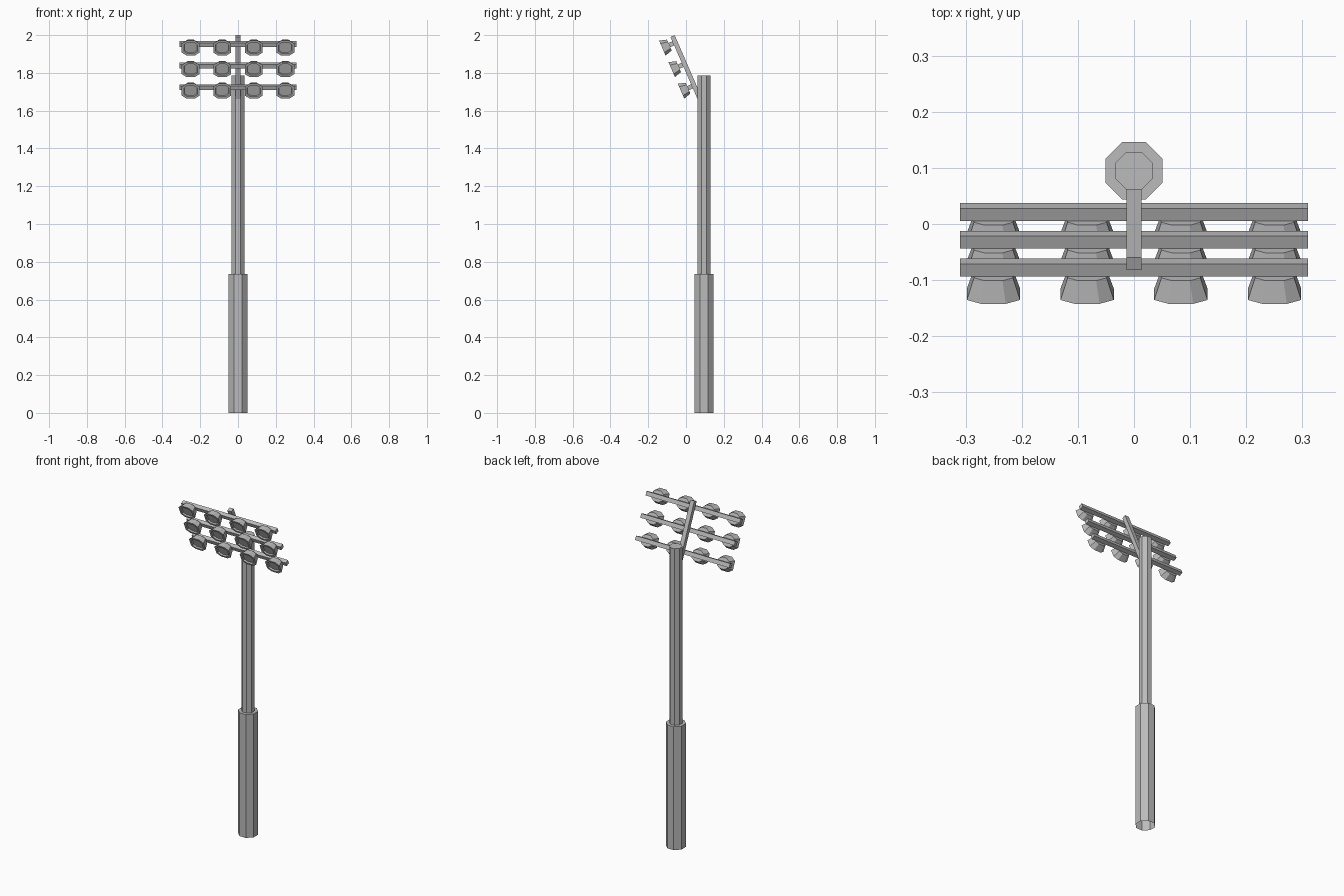
import bpy, bmesh
from math import radians, cos
from mathutils import Matrix, Vector

if "Cube" in bpy.data.objects:
    bpy.data.objects.remove(bpy.data.objects["Cube"])

TILT = radians(23.5)
POLE_Y = 0.095

metal = bpy.data.materials.new("grey_metal")
metal.use_nodes = True
GREY = (0.5, 0.5, 0.5, 1)
metal.diffuse_color = GREY
metal.node_tree.nodes["Principled BSDF"].inputs["Base Color"].default_value = GREY


def finish(name, bm, matrix=Matrix()):
    bmesh.ops.recalc_face_normals(bm, faces=bm.faces)
    mesh = bpy.data.meshes.new(name)
    bm.to_mesh(mesh)
    bm.free()
    mesh.materials.append(metal)
    obj = bpy.data.objects.new(name, mesh)
    obj.matrix_world = matrix
    bpy.context.collection.objects.link(obj)
    return obj


def post(name, apothem, z0, z1, open_bottom):
    bm = bmesh.new()
    r = apothem / cos(radians(22.5))
    place = Matrix.Translation((0, POLE_Y, (z0 + z1) / 2)) @ Matrix.Rotation(radians(22.5), 4, 'Z')
    bmesh.ops.create_cone(bm, cap_ends=True, segments=8, radius1=r, radius2=r,
                          depth=z1 - z0, matrix=place)
    if open_bottom:
        bm.normal_update()
        bottom = [f for f in bm.faces if f.normal.z < -0.9]
        bmesh.ops.delete(bm, geom=bottom, context='FACES')
    finish(name, bm)


def loft(bm, rings):
    """Skin a list of vertex rings and cap both ends."""
    loops = [[bm.verts.new(p) for p in ring] for ring in rings]
    n = len(loops[0])
    for a, b in zip(loops, loops[1:]):
        for i in range(n):
            j = (i + 1) % n
            bm.faces.new((a[i], a[j], b[j], b[i]))
    bm.faces.new(loops[0])
    bm.faces.new(loops[-1])


def lamp_ring(scale, depth):
    """Chamfered rectangle facing local -y."""
    w, h, fw, fh = 0.0475, 0.043, 0.022, 0.0255
    quarter = [(w, fh), (fw, h), (-fw, h), (-w, fh)]
    outline = quarter + [(-x, -z) for x, z in quarter]
    return [Vector((x * scale, -depth, z * scale)) for x, z in outline]


# Pole in two thicknesses
post("lower_post", 0.051, 0, 0.735, True)
post("upper_post", 0.0335, 0.735, 1.787, False)

# Leaning arm, cut upright where it meets the pole
bm = bmesh.new()
side = [(-0.06, 2.0), (-0.082, 1.99), (0.063, 1.657), (0.063, 1.717)]
loft(bm, [[Vector((x, y, z)) for y, z in side] for x in (-0.013, 0.013)])
finish("leaning_arm", bm)

# Three crossbars, each with four lamps
for row in range(3):
    frame = Matrix.Translation((0, 0.0215 - 0.0495 * row, 1.724 + 0.114 * row)) \
        @ Matrix.Rotation(TILT, 4, 'X')
    bm = bmesh.new()
    bmesh.ops.create_cube(bm, size=1, matrix=Matrix.Diagonal((0.62, 0.024, 0.024, 1)))
    finish(f"crossbar_{row + 1}", bm, frame)

    for col in range(4):
        bm = bmesh.new()
        # Back plate, flared housing, rim and recessed lens
        loft(bm, [lamp_ring(0.73, 0.012), lamp_ring(1, 0.052),
                  lamp_ring(0.74, 0.052), lamp_ring(0.68, 0.044)])
        finish(f"lamp_{row + 1}_{col + 1}", bm,
               frame @ Matrix.Translation(((col - 1.5) * 0.167, 0, 0)))
